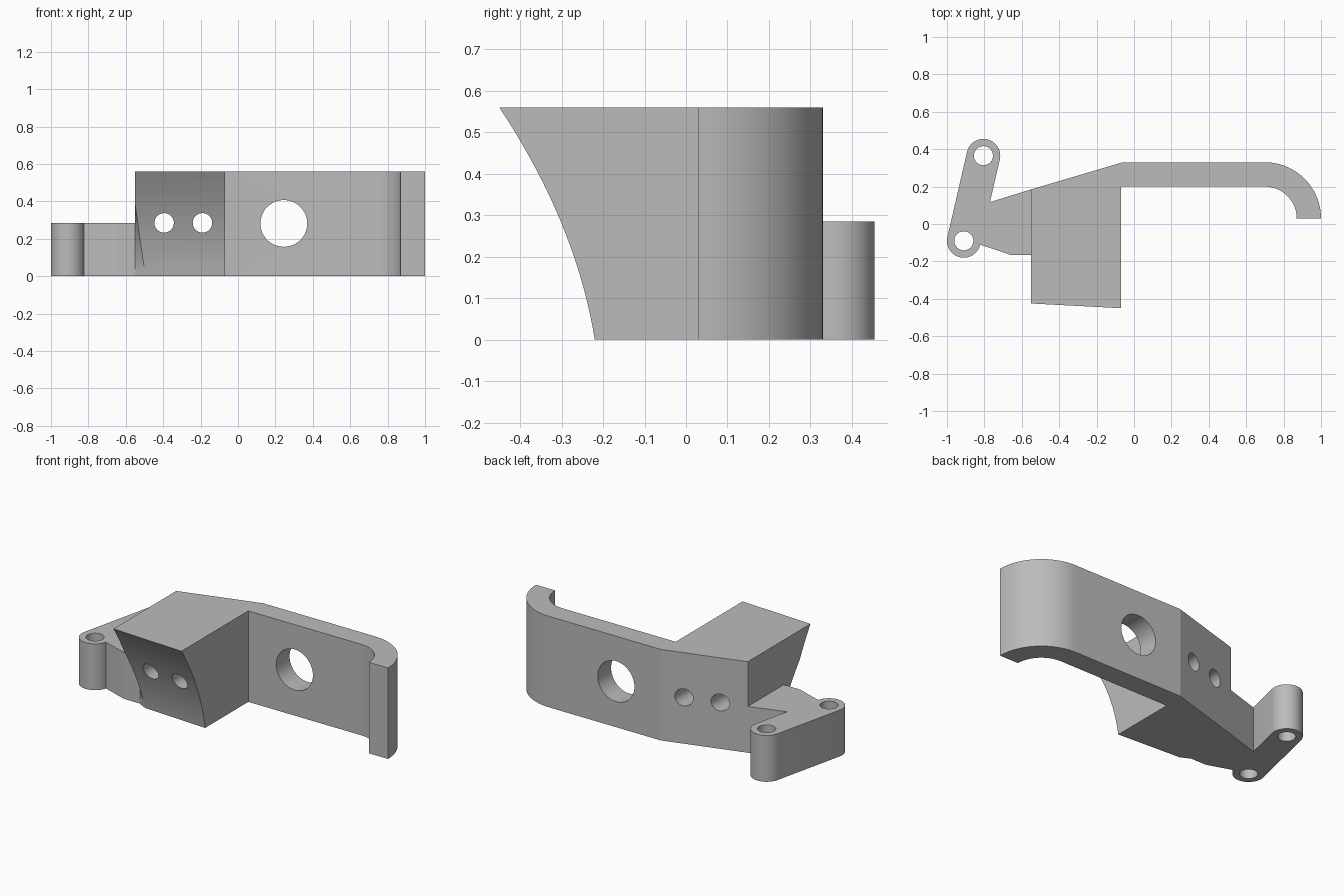
import bpy
import bmesh
from math import sin, cos, pi, radians
from mathutils import Matrix

if "Cube" in bpy.data.objects:
    bpy.data.objects.remove(bpy.data.objects["Cube"])

TALL, LOW = 0.56, 0.285
LEFT, RIGHT = -0.55, -0.07      # block sides
NOTCH_TOP = 0.38

grey = bpy.data.materials.new("plain grey")
grey.use_nodes = True
grey.diffuse_color = (0.5, 0.5, 0.5, 1)
grey.node_tree.nodes["Principled BSDF"].inputs["Base Color"].default_value = (0.5, 0.5, 0.5, 1)


def arc(cx, cy, r, start, end, steps):
    angles = [radians(start + (end - start) * i / steps) for i in range(steps + 1)]
    return [(cx + r * cos(a), cy + r * sin(a)) for a in angles]


def loft(name, sections):
    """Solid through (height, outline) sections with matching point counts."""
    bm = bmesh.new()
    rings = [[bm.verts.new((x, y, z)) for x, y in pts] for z, pts in sections]
    for low, high in zip(rings, rings[1:]):
        for i in range(len(low)):
            j = (i + 1) % len(low)
            bm.faces.new((low[i], low[j], high[j], high[i]))
    bm.faces.new(rings[0])
    bm.faces.new(rings[-1])
    bmesh.ops.recalc_face_normals(bm, faces=bm.faces)
    bmesh.ops.dissolve_limit(bm, angle_limit=radians(0.3), verts=bm.verts, edges=bm.edges)
    return finish(name, bm)


def finish(name, bm):
    mesh = bpy.data.meshes.new(name)
    bm.to_mesh(mesh)
    bm.free()
    mesh.materials.append(grey)
    obj = bpy.data.objects.new(name, mesh)
    bpy.context.collection.objects.link(obj)
    return obj


def drill(name, r, location, along_y):
    bm = bmesh.new()
    bmesh.ops.create_cone(bm, cap_ends=True, segments=48, radius1=r, radius2=r, depth=2)
    turn = Matrix.Rotation(pi / 2, 4, 'X') if along_y else Matrix.Identity(4)
    bm.transform(Matrix.Translation(location) @ turn)
    return finish(name, bm)


def combine(target, other, operation):
    mod = target.modifiers.new(operation, 'BOOLEAN')
    mod.operation, mod.solver, mod.object = operation, 'EXACT', other
    other.hide_render = True
    bpy.ops.object.select_all(action='DESELECT')
    target.select_set(True)
    bpy.context.view_layer.objects.active = target
    bpy.ops.object.modifier_apply(modifier=mod.name)
    bpy.data.objects.remove(other)


# Tall hooked wall with the concave-fronted block
def tall_outline(z):
    front = -0.22 - 0.16 * z - 0.448 * z * z
    inset = 0.055 * max(0, 1 - z / NOTCH_TOP)
    return ([(LEFT, 0.185), (LEFT, -0.168), (LEFT + inset, front + 0.025), (RIGHT, front),
             (RIGHT, 0.2)]
            + arc(0.7, 0.03, 0.17, 90, 0, 18)
            + arc(0.7, 0.03, 0.3, 0, 90, 18)
            + [(-0.06, 0.33)])


heights = [NOTCH_TOP * i / 12 for i in range(12)]
heights += [NOTCH_TOP + (TALL - NOTCH_TOP) * i / 6 for i in range(7)]
body = loft("bracket_body", [(z, tall_outline(z)) for z in heights])

# Low side plate with two rounded bosses
bosses = [(-0.805, 0.365), (-0.91, -0.09)]
plate_pts = ([(-0.5, 0.2), (-0.55, 0.185), (-0.77, 0.117)]
             + arc(*bosses[0], 0.09, -13, 167, 24)
             + arc(*bosses[1], 0.09, 167, 347, 24)
             + [(-0.66, -0.165), (LEFT, -0.165), (-0.5, -0.1)])
plate = loft("side_plate", [(0, plate_pts), (LOW, plate_pts)])
combine(body, plate, 'UNION')

# Drilled holes
holes = [(0.125, (0.245, 0, 0.282), True),
         (0.052, (-0.395, 0, 0.285), True),
         (0.052, (-0.19, 0, 0.285), True)]
holes += [(0.051, (x, y, 0), False) for x, y in bosses]
for r, location, along_y in holes:
    combine(body, drill("hole_cutter", r, location, along_y), 'DIFFERENCE')

bpy.ops.object.select_all(action='DESELECT')
body.select_set(True)
bpy.context.view_layer.objects.active = body
bpy.ops.object.shade_smooth_by_angle(angle=radians(12))
